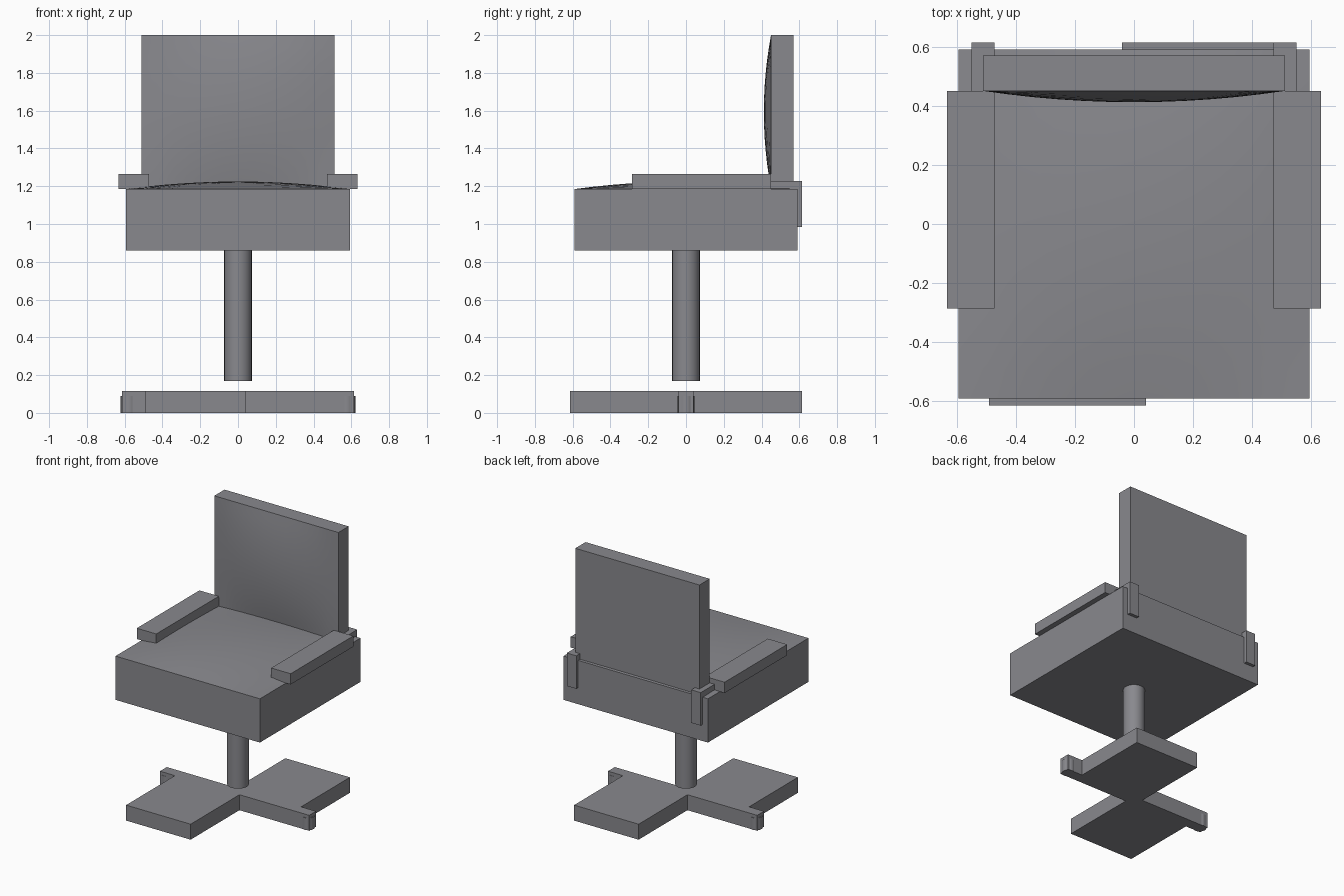
import bpy, bmesh, math

if "Cube" in bpy.data.objects:
    bpy.data.objects.remove(bpy.data.objects["Cube"])

# Dark grey used on every part
grey = bpy.data.materials.new("dark_grey")
grey.diffuse_color = (0.25, 0.25, 0.27, 1)
grey.use_nodes = True
grey.node_tree.nodes["Principled BSDF"].inputs["Base Color"].default_value = grey.diffuse_color


def finish(name, bm, smooth=False):
    bmesh.ops.recalc_face_normals(bm, faces=bm.faces)
    mesh = bpy.data.meshes.new(name)
    bm.to_mesh(mesh)
    bm.free()
    mesh.materials.append(grey)
    ob = bpy.data.objects.new(name, mesh)
    bpy.context.collection.objects.link(ob)
    if smooth:
        bpy.ops.object.select_all(action='DESELECT')
        ob.select_set(True)
        bpy.context.view_layer.objects.active = ob
        bpy.ops.object.shade_smooth_by_angle(angle=math.radians(30))
    return ob


def prism(name, outline, depth, place):
    """Extrude a 2D outline; place(a, b, c) maps it into space."""
    bm = bmesh.new()
    rings = [[bm.verts.new(place(a, b, c)) for a, b in outline] for c in depth]
    n = len(outline)
    for ring in rings:
        bm.faces.new(ring)
    for i in range(n):
        j = (i + 1) % n
        bm.faces.new((rings[0][i], rings[0][j], rings[1][j], rings[1][i]))
    return finish(name, bm)


def cushion(name, half_a, half_b, base, face, bulge, place, n=12):
    """Box with one gently domed face."""
    bm = bmesh.new()
    bmesh.ops.create_grid(bm, x_segments=n, y_segments=n, size=1)
    rim = [e for e in bm.edges if e.is_boundary]
    ext = bmesh.ops.extrude_edge_only(bm, edges=rim)['geom']
    low = {g for g in ext if isinstance(g, bmesh.types.BMVert)}
    bmesh.ops.contextual_create(bm, geom=[g for g in ext if isinstance(g, bmesh.types.BMEdge)])
    for v in bm.verts:
        u, w = v.co.x, v.co.y
        h = base if v in low else face + bulge * (1 - u * u) * (1 - w * w)
        v.co = place(u * half_a, w * half_b, h)
    return finish(name, bm, True)


def cylinder(name, x, radius, z0, z1, sides):
    bm = bmesh.new()
    bmesh.ops.create_cone(bm, cap_ends=True, segments=sides, radius1=radius,
                          radius2=radius, depth=z1 - z0)
    bmesh.ops.translate(bm, verts=bm.verts, vec=(x, 0, (z0 + z1) / 2))
    return finish(name, bm, True)


# Seat and backrest with domed faces
cushion("seat", 0.593, 0.59, 0.86, 1.185, 0.04, lambda a, b, h: (a, b, h))
cushion("backrest", 0.51, 0.407, 0.57, 0.45, -0.038, lambda a, b, h: (a, h, b + 1.593))

# Armrests and the bent brackets behind them
rest = [(-0.285, 1.185), (0.45, 1.185), (0.45, 1.265), (-0.285, 1.265)]
bend = [(0.45, 1.185), (0.59, 1.185), (0.59, 0.983), (0.613, 0.983),
        (0.613, 1.228), (0.45, 1.228)]
for side, s in (("left", -1), ("right", 1)):
    place = lambda y, z, x, s=s: (s * x, y, z)
    prism(side + "_armrest", rest, (0.472, 0.632), place)
    prism(side + "_bracket", bend, (0.472, 0.55), place)

# Post
cylinder("post", 0, 0.073, 0.168, 0.86, 32)

# Base: two wide blades and two narrow arms, symmetric by half turn
half = [(-0.613, 0.04), (-0.613, -0.04), (-0.49, -0.04), (-0.49, -0.613),
        (0.04, -0.613), (0.04, -0.04)]
prism("base", half + [(-x, -y) for x, y in half], (0, 0.115),
      lambda x, y, z: (x, y, z))

# Round feet at the arm ends
for side, s in (("left", -1), ("right", 1)):
    cylinder(side + "_foot", s * 0.577, 0.044, 0, 0.09, 16)
